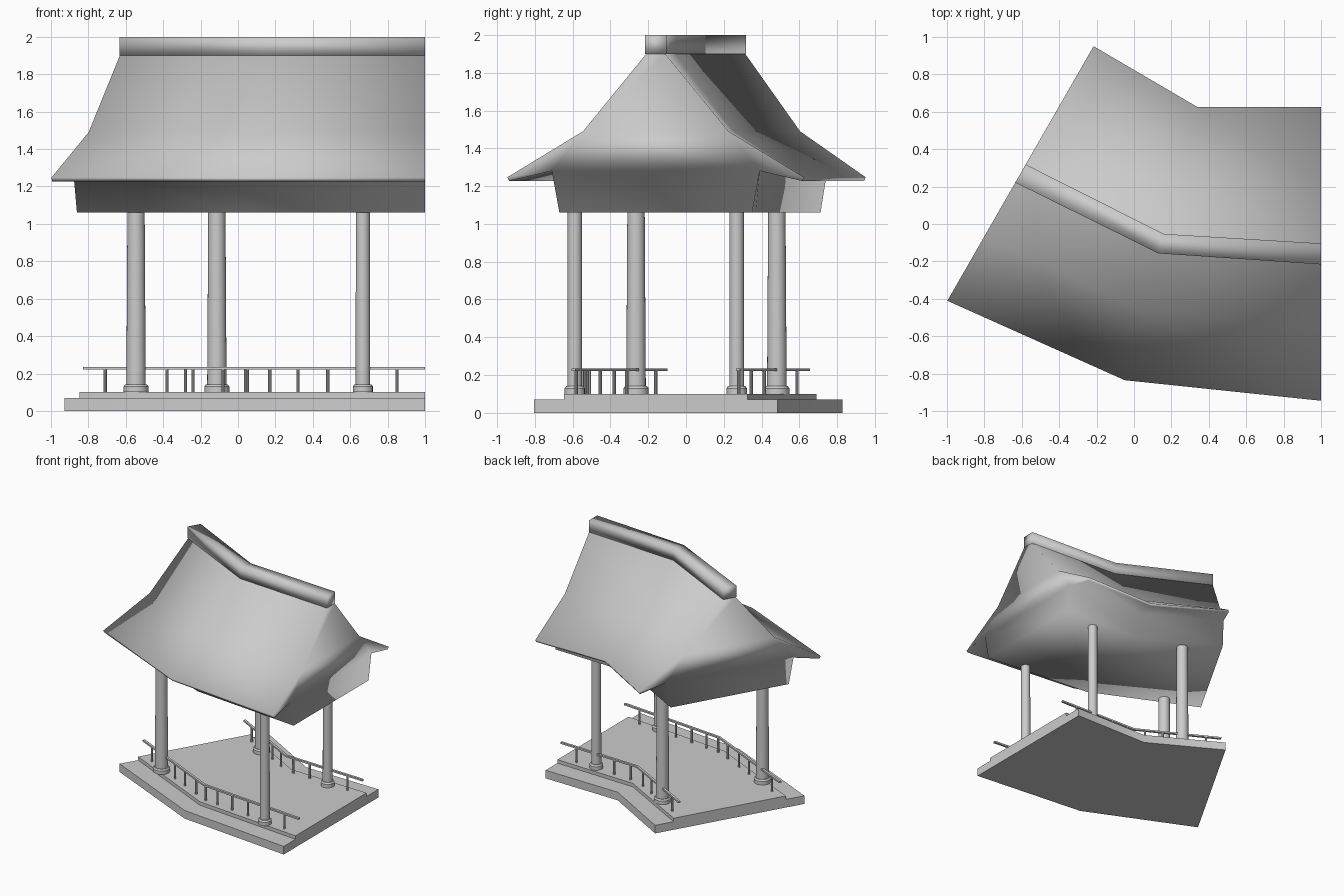
import bpy
import bmesh
import math
from mathutils import Vector

cube = bpy.data.objects.get("Cube")
if cube:
    bpy.data.objects.remove(cube, do_unlink=True)

stone = bpy.data.materials.new("pale grey")
stone.use_nodes = True
GREY = (0.6, 0.6, 0.6, 1)
stone.diffuse_color = GREY
stone.node_tree.nodes["Principled BSDF"].inputs["Base Color"].default_value = GREY

# Bent centre line: a point and a cross direction at each station
STATIONS = [
    (Vector((-0.607, 0.27)), Vector((0.498, 0.867))),
    (Vector((0.145, -0.105)), Vector((0.248, 0.93))),
    (Vector((1.0, -0.16)), Vector((0.0, 1.0))),
]


def finish(name, bm, angle=35):
    bmesh.ops.recalc_face_normals(bm, faces=bm.faces[:])
    mesh = bpy.data.meshes.new(name)
    bm.to_mesh(mesh)
    bm.free()
    obj = bpy.data.objects.new(name, mesh)
    bpy.context.collection.objects.link(obj)
    mesh.materials.append(stone)
    bpy.ops.object.select_all(action="DESELECT")
    obj.select_set(True)
    bpy.context.view_layer.objects.active = obj
    bpy.ops.object.shade_smooth_by_angle(angle=math.radians(angle))
    return obj


def loft(name, profile, angle=35):
    """Sweep a closed (offset, height) profile along the stations."""
    bm = bmesh.new()
    rings = [[bm.verts.new((*(c + d * o), z)) for o, z in profile] for c, d in STATIONS]
    n = len(profile)
    for a, b in zip(rings, rings[1:]):
        for i in range(n):
            j = (i + 1) % n
            bm.faces.new((a[i], a[j], b[j], b[i]))
    bm.faces.new(rings[0])
    bm.faces.new(rings[-1][::-1])
    return finish(name, bm, angle)


def box_profile(half, low, high, shift=0):
    return [(shift - half, low), (shift + half, low), (shift + half, high), (shift - half, high)]


def on_line(offset, x):
    """Plan position at x on the line parallel to the centre line."""
    pts = [c + d * offset for c, d in STATIONS]
    a, b = pts[:2] if x < pts[1].x else pts[1:]
    return a.lerp(b, (x - a.x) / (b.x - a.x))


def add_round(bm, spot, low, high, r_low, r_high, sides):
    made = bmesh.ops.create_cone(bm, cap_ends=True, segments=sides, radius1=r_low,
                                 radius2=r_high, depth=high - low)
    bmesh.ops.translate(bm, verts=made["verts"], vec=(spot.x, spot.y, (low + high) / 2))


# Stepped platform
loft("platform_lower_step", box_profile(0.645, 0, 0.07))
loft("platform_floor", box_profile(0.485, 0.07, 0.10))

# Softly shaded roof: beam band, sloping soffits and flared eaves, mirrored about the ridge
half = [(0.51, 1.06), (0.55, 1.28), (0.775, 1.227), (0.785, 1.247), (0.385, 1.49), (0.05, 1.90)]
loft("roof", half + [(-o, z) for o, z in reversed(half)], 180)
loft("ridge_beam", box_profile(0.056, 1.90, 2.0), 180)

# Columns on round plinths: side, offset, x, foot radius, top radius
COLUMNS = [(-1, 0.46, -0.545, 0.052, 0.046), (-1, 0.458, 0.668, 0.039, 0.038),
           (1, 0.42, -0.113, 0.052, 0.046), (1, 0.417, 0.668, 0.039, 0.038)]
for side, offset, x, r_low, r_high in COLUMNS:
    label = ("front" if side < 0 else "back") + ("_right" if x < 0 else "_left")
    spot = on_line(side * offset, x)
    bm = bmesh.new()
    add_round(bm, spot, 0.10, 1.065, r_low, r_high, 24)
    finish(label + "_column", bm)
    bm = bmesh.new()
    add_round(bm, spot, 0.10, 0.13, r_low + 0.015, r_low + 0.015, 16)
    add_round(bm, spot, 0.13, 0.142, r_low + 0.015, r_low + 0.006, 16)
    finish(label + "_plinth", bm)

# Low railings with slender posts
LINE = 0.435
POSTS = {
    "front": (-1, [-0.71, -0.38, -0.24, -0.08, 0.05, 0.17, 0.32, 0.48, 0.85]),
    "back": (1, [-0.28, 0.04, 0.17, 0.32, 0.48, 0.85]),
}
for label, (side, xs) in POSTS.items():
    loft(label + "_rail", box_profile(0.01, 0.222, 0.236, side * LINE))
    bm = bmesh.new()
    for x in xs:
        add_round(bm, on_line(side * LINE, x), 0.10, 0.225, 0.009, 0.009, 10)
    finish(label + "_rail_posts", bm)
